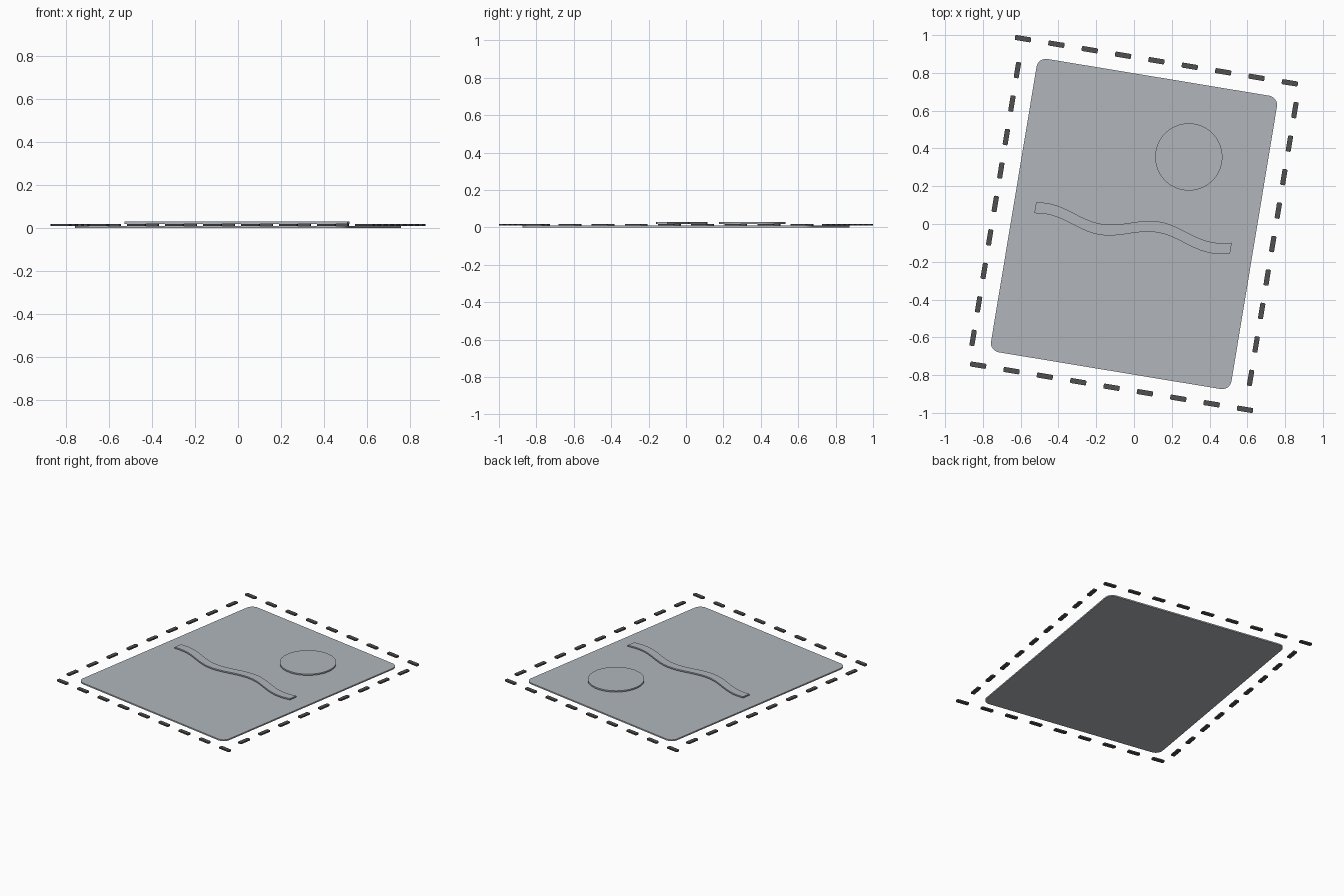
import bpy, bmesh, math
from mathutils import Matrix

if "Cube" in bpy.data.objects:
    bpy.data.objects.remove(bpy.data.objects["Cube"])

TILT = Matrix.Rotation(math.radians(-9.4), 4, 'Z')
LAYER = 0.0095                      # thickness of each stacked sheet


def material(name, rgb):
    m = bpy.data.materials.new(name)
    m.diffuse_color = (*rgb, 1)
    m.use_nodes = True
    m.node_tree.nodes["Principled BSDF"].inputs["Base Color"].default_value = m.diffuse_color
    return m


GREY = material("light_grey", (0.44, 0.47, 0.50))
DARK = material("dark_grey", (0.08, 0.08, 0.08))


def rounded_rect(cx, cy, hx, hy, r, steps):
    pts = []
    for k, (sx, sy) in enumerate([(1, 1), (-1, 1), (-1, -1), (1, -1)]):
        for i in range(steps + 1):
            a = math.pi / 2 * (k + i / steps)
            pts.append((cx + sx * (hx - r) + r * math.cos(a),
                        cy + sy * (hy - r) + r * math.sin(a)))
    return pts


def plates(name, outlines, z, mat):
    """Extrude flat outlines into sheets one layer thick, in the tilted frame."""
    bm = bmesh.new()
    for pts in outlines:
        face = bm.faces.new([bm.verts.new((x, y, z)) for x, y in pts])
        ext = bmesh.ops.extrude_face_region(bm, geom=[face], use_keep_orig=True)
        top = [v for v in ext["geom"] if isinstance(v, bmesh.types.BMVert)]
        bmesh.ops.translate(bm, verts=top, vec=(0, 0, LAYER))
    bmesh.ops.recalc_face_normals(bm, faces=bm.faces)
    bm.transform(TILT)
    me = bpy.data.meshes.new(name)
    bm.to_mesh(me)
    bm.free()
    me.materials.append(mat)
    ob = bpy.data.objects.new(name, me)
    bpy.context.collection.objects.link(ob)
    bpy.context.view_layer.objects.active = ob
    ob.select_set(True)
    bpy.ops.object.shade_smooth_by_angle(angle=math.radians(30))
    ob.select_set(False)


# Base card
plates("card", [rounded_rect(0, 0, 0.645, 0.787, 0.05, 8)], 0, GREY)

# Dashed border: top and left rows, repeated by half turn for bottom and right
dashes = []
for i in range(9):
    x, y = -0.74 + 0.179 * i, 0.703 - 0.1796 * i
    for s in (1, -1):
        dashes.append(rounded_rect(s * x, s * 0.872, 0.043, 0.0135, 0.006, 3))
        dashes.append(rounded_rect(s * -0.742, s * y, 0.0135, 0.043, 0.006, 3))
plates("dashed_border", dashes, LAYER, DARK)

# Raised disc
centre = TILT.inverted() @ Matrix.Translation((0.29, 0.355, 0))
cx, cy = centre.translation.x, centre.translation.y
disc = [(cx + 0.178 * math.cos(2 * math.pi * i / 64),
         cy + 0.178 * math.sin(2 * math.pi * i / 64)) for i in range(64)]
plates("disc", [disc], 2 * LAYER, GREY)

# Raised wavy strip
xs = [-0.53 + 1.057 * i / 40 for i in range(41)]
wave = [(x, -0.026 + 0.031 * math.cos(2 * math.pi * (x - 0.13) / 0.6)) for x in xs]
strip = [(x, y - 0.029) for x, y in wave] + [(x, y + 0.029) for x, y in reversed(wave)]
plates("wavy_strip", [strip], 2 * LAYER, GREY)
